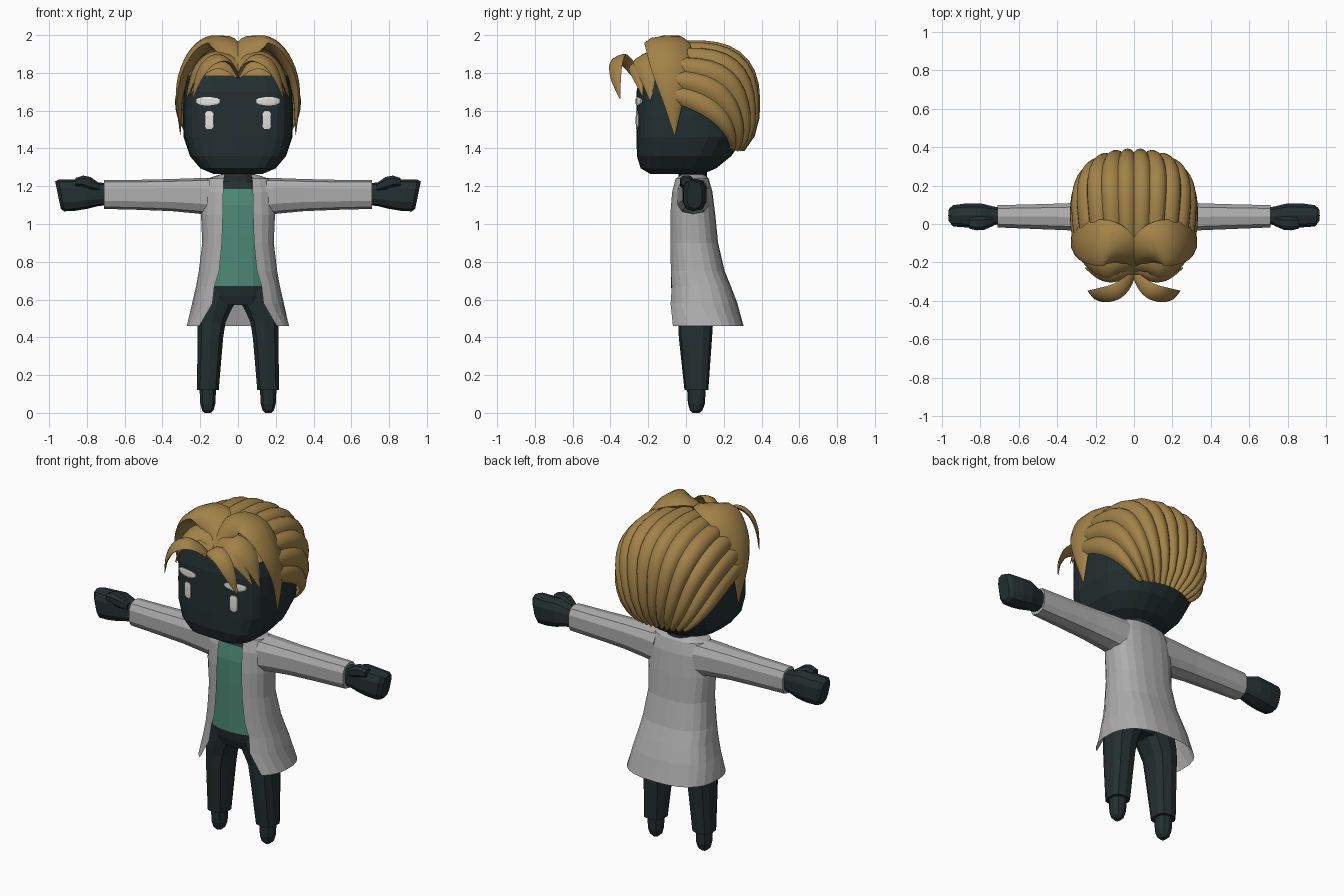
import bpy, bmesh, math
from mathutils import Vector

if "Cube" in bpy.data.objects:
    bpy.data.objects.remove(bpy.data.objects["Cube"])


def mat(name, rgb):
    m = bpy.data.materials.new(name)
    m.diffuse_color = (*rgb, 1)
    m.use_nodes = True
    m.node_tree.nodes["Principled BSDF"].inputs["Base Color"].default_value = m.diffuse_color
    return m


DARK = mat("dark teal", (0.017, 0.029, 0.030))
COAT = mat("coat grey", (0.42, 0.42, 0.42))
GREEN = mat("shirt green", (0.075, 0.25, 0.18))
HAIR = mat("golden brown", (0.36, 0.225, 0.065))
WHITE = mat("eye white", (0.78, 0.77, 0.72))


def loft(name, rings, mats, closed=True, caps=True, mirror=False, smooth=0, rule=None):
    """Skin a list of equal-length point rings."""
    bm = bmesh.new()
    vs = [[bm.verts.new(p) for p in r] for r in rings]
    n = len(vs[0])
    for a, b in zip(vs, vs[1:]):
        for i in range(n if closed else n - 1):
            j = (i + 1) % n
            bm.faces.new((a[i], a[j], b[j], b[i]))
    if caps:
        bm.faces.new(vs[0])
        bm.faces.new(vs[-1])
    bmesh.ops.recalc_face_normals(bm, faces=bm.faces)
    if rule:
        for f in bm.faces:
            f.material_index = rule(f.calc_center_median())
    me = bpy.data.meshes.new(name)
    bm.to_mesh(me)
    bm.free()
    for m in mats:
        me.materials.append(m)
    ob = bpy.data.objects.new(name, me)
    bpy.context.collection.objects.link(ob)
    if mirror:
        ob.modifiers.new("mirror", 'MIRROR').use_mirror_merge = False
    if smooth:
        bpy.ops.object.select_all(action='DESELECT')
        ob.select_set(True)
        bpy.context.view_layer.objects.active = ob
        bpy.ops.object.shade_smooth_by_angle(angle=math.radians(smooth))
    return ob


def spow(v, e):
    return math.copysign(abs(v) ** e, v)


def ring(z, hx, yf, yb, n=16, p=2.4, pf=None, cx=0, gap=0):
    """Horizontal superellipse ring; gap leaves the front open by that half width."""
    pf = pf or p
    cy, hy = (yf + yb) / 2, (yb - yf) / 2
    g = math.asin((gap / hx) ** (pf / 2)) if gap else 0
    pts = []
    for i in range(n):
        t = g + (2 * math.pi - 2 * g) * i / (n - 1 if gap else n)
        e = 2 / (pf if math.cos(t) > 0 else p)
        pts.append((cx + hx * spow(math.sin(t), e), cy - hy * spow(math.cos(t), e), z))
    return pts


def xring(x, y0, y1, z0, z1, n=10, p=2.8, lean=0):
    """Upright superellipse ring across x; lean shifts the upper side outward."""
    out = []
    for i in range(n):
        t = 2 * math.pi * (i + 0.5) / n
        c, s = spow(math.cos(t), 2 / p), spow(math.sin(t), 2 / p)
        out.append((x + lean * s, (y0 + y1) / 2 + (y1 - y0) / 2 * c,
                    (z0 + z1) / 2 + (z1 - z0) / 2 * s))
    return out


# Head, with the crown under the fringe in hair colour
head = [(1.265, .13, -.19, .09), (1.295, .20, -.24, .16), (1.36, .255, -.26, .24),
        (1.46, .288, -.262, .31), (1.58, .292, -.262, .32), (1.70, .288, -.262, .32),
        (1.785, .27, -.245, .30), (1.87, .21, -.19, .23), (1.93, .10, -.10, .14)]
loft("head", [ring(*r, n=24, p=2.4, pf=4) for r in head], [DARK, HAIR],
     rule=lambda c: int(c.z > 1.79))


def face_y(x):
    return .029 - .291 * (1 - (x / .29) ** 4) ** .25 - .003


# Eyelids and eyes as thin plates following the face
loft("eyelid", [xring(x, face_y(x) - .0045, face_y(x) + .0045, 1.65 - h, 1.65 + h, 8)
                for x, h in ((.095, .008), (.11, .017), (.15, .024), (.19, .022),
                             (.21, .016), (.222, .008))], [WHITE], mirror=True)
loft("eye", [xring(x, face_y(x) - .0045, face_y(x) + .0045, 1.55 - h, 1.55 + h, 8)
             for x, h in ((.13, .036), (.14, .05), (.165, .05), (.175, .036))],
     [WHITE], mirror=True)

# Torso: dark hips, green shirt, dark neck
torso = [(.57, .15, -.05, .12), (.62, .175, -.07, .15), (.672, .18, -.08, .17),
         (.80, .17, -.08, .165), (.95, .17, -.08, .145), (1.10, .175, -.077, .13),
         (1.185, .16, -.06, .12), (1.225, .095, -.04, .11), (1.30, .085, -.04, .11)]
loft("torso", [ring(*r) for r in torso], [DARK, GREEN],
     rule=lambda c: int(.675 < c.z < 1.19))

# Open coat with flared tails
coat = [(1.262, .095, -.035, .10, .07), (1.24, .165, -.06, .12, .075),
        (1.17, .195, -.078, .14, .078), (1.05, .197, -.088, .155, .08),
        (.90, .190, -.090, .17, .085), (.75, .208, -.090, .205, .10),
        (.67, .222, -.092, .238, .125), (.58, .243, -.10, .272, .135),
        (.46, .272, -.12, .305, .205)]
loft("coat", [ring(*r[:4], n=21, p=2.5, gap=r[4]) for r in coat], [COAT],
     closed=False, caps=False)

# Sleeves, hands and thumbs
loft("sleeve", [xring(*r) for r in (
    (.13, -.05, .125, 1.04, 1.245), (.21, -.045, .12, 1.055, 1.243),
    (.35, -.035, .11, 1.068, 1.238), (.52, -.028, .105, 1.075, 1.234),
    (.71, -.02, .10, 1.08, 1.232))], [COAT], mirror=True)
loft("hand", [xring(*r[:5], lean=r[5]) for r in (
    (.69, .0, .085, 1.10, 1.215, 0), (.74, -.01, .095, 1.095, 1.22, 0),
    (.80, -.02, .11, 1.08, 1.24, 0), (.87, -.02, .11, 1.07, 1.235, .01),
    (.935, -.015, .10, 1.067, 1.235, .015), (.953, .005, .085, 1.08, 1.225, .015))],
     [DARK], mirror=True)
loft("thumb", [xring(*r, n=8) for r in (
    (.73, -.01, .04, 1.17, 1.215), (.78, -.032, .04, 1.18, 1.25),
    (.82, -.035, .04, 1.195, 1.258), (.86, -.025, .03, 1.20, 1.245))],
     [DARK], mirror=True)

# Trouser legs and tapered feet
legs = [(.67, .09, .085, -.06, .14), (.59, .108, .10, -.055, .145),
        (.54, .125, .09, -.05, .145), (.48, .14, .077, -.042, .143),
        (.40, .146, .07, -.038, .138), (.12, .16, .06, -.008, .118)]
loft("trouser_leg", [ring(z, h, a, b, n=10, p=2.8, cx=c) for z, c, h, a, b in legs],
     [DARK], mirror=True)
feet = [(.14, .046, .005, .105), (.05, .042, .01, .10), (.015, .032, .02, .088), (0, .016, .035, .072)]
loft("foot", [ring(z, h, a, b, n=10, cx=.16) for z, h, a, b in feet], [DARK], mirror=True)

# Swept-back hair: twelve ridged strips running from the crown to the nape
CENTRE = Vector((0, .05, 1.64))
STRIPS, SUB, ROWS = 12, 6, 12


def strip_point(a, t, ridge):
    ang = a * 1.55
    s, c = math.sin(ang), math.cos(ang)
    start = Vector((.30 * s, -.13, .32 * c))
    mid = Vector((.32 * s, .10 + .17 * c, -.12 + .34 * c))
    end = Vector((.22 * a, .30 - .08 * a * a, -.29))
    d = start * (1 - t) * (1 - 2 * t) + mid * 4 * t * (1 - t) + end * t * (2 * t - 1)
    k = sum(abs(v / r) ** 2.5 for v, r in zip(d, (.325, .335, .325))) ** .4
    return CENTRE + d / k * (.965 + .06 * ridge)


rows = []
for j in range(ROWS + 2):
    t = min(j / ROWS, 1)
    row = []
    for i in range(STRIPS * SUB + 1):
        ridge = abs(math.sin(math.pi * i / SUB)) ** .7
        p = strip_point(2 * i / (STRIPS * SUB) - 1, t, ridge)
        row.append(p if j <= ROWS else CENTRE + (p - CENTRE) * .8)
    rows.append(row)
loft("back_hair", rows, [HAIR], closed=False, caps=False, smooth=35)


def lock(name, path, flat=.3, centre=(0, -.12, 1.65), steps=4):
    """Tapered, flattened curl; path holds x, y, z, half width."""
    P = [Vector(p) for p in path]
    P = [P[0] * 2 - P[1]] + P + [P[-1] * 2 - P[-2]]
    pts = []
    for a, b, c, d in zip(P, P[1:], P[2:], P[3:]):
        for k in range(steps):
            t = k / steps
            pts.append(.5 * (2 * b + (c - a) * t + (2 * a - 5 * b + 4 * c - d) * t * t
                             + (3 * b - a - 3 * c + d) * t ** 3))
    pts.append(P[-2])
    rings = []
    for i, q in enumerate(pts):
        tan = (pts[min(i + 1, len(pts) - 1)] - pts[max(i - 1, 0)]).xyz.normalized()
        side = tan.cross(q.xyz - Vector(centre)).normalized()
        up = side.cross(tan)
        w = max(q.w, .003)
        rings.append([q.xyz + side * w * math.cos(u) + up * w * flat * math.sin(u)
                      for u in (math.pi * k / 4 for k in range(8))])
    loft(name, rings, [HAIR], mirror=True, smooth=40)


# Front locks, parted in the middle
lock("side_lock", [(.0, -.23, 1.83, .03), (.04, -.16, 1.925, .08), (.11, -.11, 1.965, .115),
                   (.20, -.095, 1.93, .12), (.275, -.085, 1.82, .10),
                   (.31, -.07, 1.67, .06), (.305, -.06, 1.47, .003)])
lock("fringe_lock", [(.0, -.25, 1.80, .03), (.07, -.225, 1.87, .06), (.15, -.215, 1.875, .07),
                     (.225, -.20, 1.80, .055), (.275, -.19, 1.655, .003)])
lock("inner_lock", [(.0, -.26, 1.785, .02), (.05, -.265, 1.83, .035), (.12, -.27, 1.845, .042),
                    (.19, -.26, 1.80, .035), (.255, -.23, 1.68, .003)])
lock("front_curl", [(.0, -.26, 1.78, .02), (.035, -.305, 1.845, .035), (.09, -.35, 1.88, .045),
                    (.16, -.37, 1.85, .045), (.21, -.37, 1.77, .032),
                    (.24, -.35, 1.665, .003)], centre=(0, -.2, 1.65))
